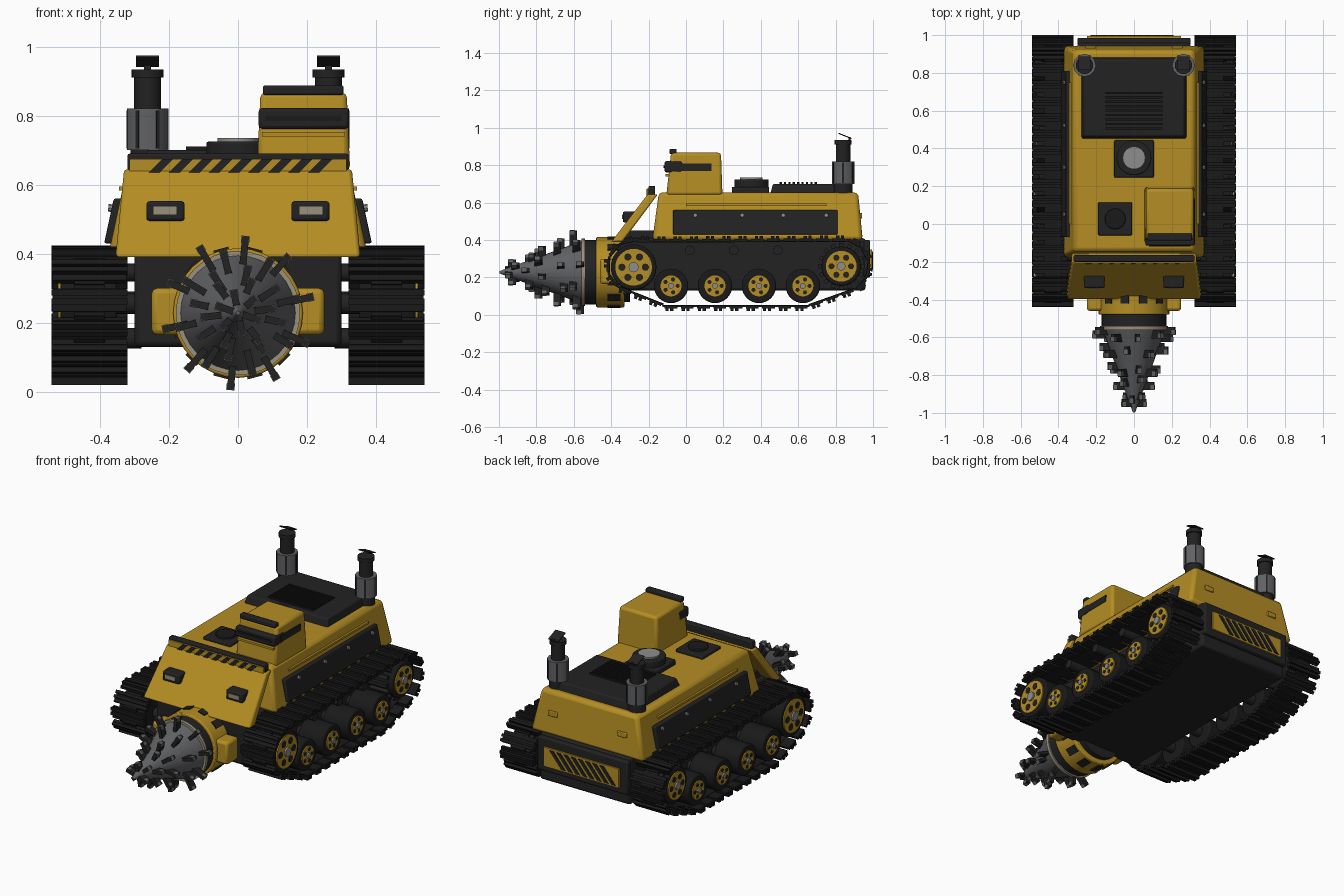
import bpy, bmesh, math
from mathutils import Matrix, Vector, geometry

if "Cube" in bpy.data.objects:
    bpy.data.objects.remove(bpy.data.objects["Cube"])


def material(name, *rgb):
    m = bpy.data.materials.new(name)
    m.use_nodes = True
    m.diffuse_color = (*rgb, 1)
    m.node_tree.nodes["Principled BSDF"].inputs["Base Color"].default_value = (*rgb, 1)
    return m


GOLD = material("gold paint", 0.46, 0.27, 0.017)
BLACK = material("black metal", 0.016, 0.016, 0.016)
RUBBER = material("dark track", 0.010, 0.010, 0.010)
STEEL = material("drill steel", 0.12, 0.122, 0.13)
LIGHT = material("light steel", 0.27, 0.27, 0.27)
LENS = material("lamp lens", 0.32, 0.28, 0.20)
parts = []


def finish(bm, name, mat, bevel=0):
    bmesh.ops.recalc_face_normals(bm, faces=bm.faces)
    me = bpy.data.meshes.new(name)
    bm.to_mesh(me)
    bm.free()
    me.materials.append(mat)
    ob = bpy.data.objects.new(name, me)
    bpy.context.collection.objects.link(ob)
    if bevel:
        mod = ob.modifiers.new("bevel", "BEVEL")
        mod.width, mod.segments = bevel, 2
    parts.append(ob)
    return ob


def add_block(bm, lo, hi):
    """Tapered block between two rectangles (x0, x1, y0, y1, z)."""
    rings = []
    for x0, x1, y0, y1, z in (lo, hi):
        rings.append([bm.verts.new((x, y, z)) for x, y in ((x0, y0), (x1, y0), (x1, y1), (x0, y1))])
    a, b = rings
    bm.faces.new(a[::-1])
    bm.faces.new(b)
    for i in range(4):
        j = (i + 1) % 4
        bm.faces.new((a[i], a[j], b[j], b[i]))


def block(name, lo, hi, mat, bevel=0):
    bm = bmesh.new()
    add_block(bm, lo, hi)
    return finish(bm, name, mat, bevel)


def box(name, x0, x1, y0, y1, z0, z1, mat, bevel=0):
    return block(name, (x0, x1, y0, y1, z0), (x0, x1, y0, y1, z1), mat, bevel)


def add_cube(bm, matrix, size):
    bmesh.ops.create_cube(bm, size=1, matrix=matrix @ Matrix.Diagonal((*size, 1)))


def add_cyl(bm, a, b, r1, r2=None, seg=32):
    """Cylinder or cone from point a to point b."""
    a, b = Vector(a), Vector(b)
    d = b - a
    m = Matrix.Translation((a + b) / 2) @ d.to_track_quat("Z", "Y").to_matrix().to_4x4()
    bmesh.ops.create_cone(bm, cap_ends=True, segments=seg, radius1=r1,
                          radius2=r1 if r2 is None else r2, depth=d.length, matrix=m)


def cyl(name, a, b, r1, mat, r2=None, seg=32, bevel=0):
    bm = bmesh.new()
    add_cyl(bm, a, b, r1, r2, seg)
    return finish(bm, name, mat, bevel)


def stripes(name, x0, x1, y, z0, z1, count, lean):
    bm = bmesh.new()
    step = (x1 - x0 - lean) / count
    for i in range(count):
        x = x0 + i * step
        add_block(bm, (x, x + step * .55, y - .004, y + .004, z0),
                  (x + lean, x + lean + step * .55, y - .004, y + .004, z1))
    finish(bm, name, BLACK)


# Hull and body
box("lower_hull", -.30, .30, -.35, .96, .13, .41, BLACK, .015)
box("front_mount", -.27, .27, -.33, -.15, .36, .45, BLACK)
block("upper_body", (-.375, .375, -.18, .945, .40), (-.32, .32, -.145, .92, .655), GOLD, .02)
block("sloped_front_plate", (-.355, .355, -.40, -.34, .39), (-.33, .33, -.205, -.15, .645), GOLD, .01)
box("hazard_bar", -.32, .32, -.20, -.165, .625, .69, BLACK, .006)
box("hazard_panel", -.315, .315, -.208, -.19, .622, .675, GOLD)
stripes("hazard_stripes", -.27, .30, -.208, .624, .674, 9, .05)
box("rear_bumper", -.30, .30, .95, .985, .20, .40, BLACK, .008)
box("rear_hazard_panel", -.25, .25, .98, .995, .235, .35, GOLD)
stripes("rear_hazard_stripes", -.23, .23, .996, .245, .34, 8, .08)

for s, side in ((1, "left"), (-1, "right")):
    # Side armour, bolts, trim and lamps
    block(side + "_side_panel", (s * .30, s * .388, -.07, .81, .43),
          (s * .30, s * .36, -.07, .81, .56), BLACK, .006)
    bm = bmesh.new()
    for y in (.05, .30, .52, .75):
        add_cyl(bm, (s * .35, y, .53), (s * .376, y, .533), .011, seg=8)
    finish(bm, side + "_panel_bolts", LIGHT)
    box(side + "_trim_rail", s * .30, s * .345, 0, .75, .583, .595, GOLD)
    box(side + "_headlight", s * .155, s * .265, -.338, -.26, .495, .552, BLACK, .008)
    box(side + "_headlight_lens", s * .178, s * .245, -.342, -.33, .513, .536, LENS)
    box(side + "_rear_latch", s * .20, s * .26, .92, .942, .515, .545, GOLD, .004)
    # Exhaust stacks with tilted flaps
    x, y = s * .262, .84
    cyl(side + "_exhaust_base", (x, y, .64), (x, y, .71), .05, BLACK)
    cyl(side + "_exhaust_shield", (x, y, .70), (x, y, .82), .06, STEEL, seg=12)
    cyl(side + "_exhaust_pipe", (x, y, .80), (x, y, .92), .039, BLACK)
    cyl(side + "_exhaust_ring", (x, y, .91), (x, y, .934), .046, BLACK)
    bm = bmesh.new()
    add_cube(bm, Matrix.Translation((x, y + .01, .957)) @ Matrix.Rotation(-.38, 4, "X"), (.066, .075, .006))
    add_cube(bm, Matrix.Translation((x, y + .035, .94)), (.02, .01, .02))
    finish(bm, side + "_exhaust_flap", BLACK)
    bm = bmesh.new()
    for k in range(6):
        m = Matrix.Translation((x, y, .76)) @ Matrix.Rotation(k * math.pi / 3, 4, "Z")
        add_cube(bm, m @ Matrix.Translation((.058, 0, 0)), (.006, .01, .11))
    finish(bm, side + "_exhaust_slots", BLACK)

# Roof equipment
block("engine_cover", (-.28, .28, .45, .885, .645), (-.265, .265, .465, .87, .70), BLACK, .008)
bm = bmesh.new()
for i in range(9):
    y = .50 + i * .0235
    add_block(bm, (-.15, .15, y, y + .012, .69), (-.15, .15, y, y + .012, .71))
finish(bm, "grille_slats", RUBBER)
box("fan_base", -.105, .105, .245, .445, .64, .685, BLACK, .008)
cyl("fan_housing", (0, .35, .67), (0, .35, .725), .092, BLACK, bevel=.006)
cyl("fan_cap", (0, .35, .70), (0, .35, .735), .06, LIGHT)
box("hatch_plate", -.19, -.01, -.06, .115, .64, .672, BLACK, .006)
cyl("hatch_lid", (-.10, .027, .66), (-.10, .027, .685), .055, RUBBER, bevel=.004)

# Cab
block("cab", (.055, .325, -.105, .195, .64), (.065, .315, -.08, .187, .867), GOLD, .015)
box("cab_visor", .06, .322, -.115, -.02, .762, .822, BLACK, .01)
box("cab_visor_slit", .08, .30, -.119, -.11, .785, .80, RUBBER)
box("cab_roof_bar", .072, .306, -.088, -.05, .86, .888, BLACK, .006)
box("cab_side_window", .30, .323, -.055, .135, .77, .81, BLACK)
box("cab_brow", .07, .31, -.11, -.08, .74, .752, GOLD)

# Tracks: pads spaced evenly round the outline of four circles
WHEELS = (-.08, .155, .39, .625)
circles = ((-.28, .26, .136), (.835, .26, .141), (WHEELS[0], .155, .112), (WHEELS[-1], .155, .112))
pts = [Vector((cy + r * math.cos(k * math.pi / 48), cz + r * math.sin(k * math.pi / 48)))
       for cy, cz, r in circles for k in range(96)]
loop = [pts[i] for i in geometry.convex_hull_2d(pts)]
segs = list(zip(loop, loop[1:] + loop[:1]))
total = sum((b - a).length for a, b in segs)
COUNT = 36
pitch = total / COUNT
stations, travelled, k = [], 0, 0
for a, b in segs:
    length = (b - a).length
    while k < COUNT and k * pitch <= travelled + length:
        stations.append((a.lerp(b, (k * pitch - travelled) / length), b - a))
        k += 1
    travelled += length
centre = Vector((.28, .22))


def wheel(name, s, y, z, tyre, hub, holes):
    cyl(name + "_tyre", (s * .35, y, z), (s * .515, y, z), tyre, RUBBER, bevel=.008)
    cyl(name + "_hub", (s * .50, y, z), (s * .522, y, z), hub, GOLD)
    bm = bmesh.new()
    for k in range(holes):
        a = 2 * math.pi * k / holes
        p = (y + hub * .64 * math.cos(a), z + hub * .64 * math.sin(a))
        add_cyl(bm, (s * .515, *p), (s * .525, *p), hub * .2, seg=10)
    finish(bm, name + "_hub_holes", BLACK)
    cyl(name + "_cap", (s * .515, y, z), (s * .532, y, z), hub * .28, LIGHT, seg=12)
    cyl(name + "_axle", (s * .28, y, z), (s * .36, y, z), .03, BLACK, seg=16)


for s, side in ((1, "left"), (-1, "right")):
    bm = bmesh.new()
    for p, d in stations:
        angle = math.atan2(d.y, d.x)
        n = Vector((d.y, -d.x)).normalized()
        out = 1 if n.dot(p - centre) > 0 else -1
        m = Matrix.Translation((s * .43, p.x, p.y)) @ Matrix.Rotation(angle, 4, "X")
        add_cube(bm, m, (.215, pitch * .78, .016))
        add_cube(bm, m @ Matrix.Translation((0, 0, out * .004)), (.09, pitch * 1.02, .012))
        for off in (-.25, 0.05):
            add_cube(bm, m @ Matrix.Translation((0, off * pitch, -out * .012)), (.22, pitch * .2, .022))
    finish(bm, side + "_track", RUBBER)
    for i, y in enumerate(WHEELS):
        wheel(f"{side}_road_wheel_{i + 1}", s, y, .155, .092, .056, 5)
    wheel(side + "_idler", s, -.28, .255, .122, .098, 6)
    wheel(side + "_sprocket", s, .83, .26, .105, .082, 6)
    bm = bmesh.new()
    for k in range(16):
        m = Matrix.Translation((s * .43, .83, .26)) @ Matrix.Rotation(k * math.pi / 8, 4, "X")
        add_cube(bm, m @ Matrix.Translation((0, 0, .11)), (.12, .022, .03))
    finish(bm, side + "_sprocket_teeth", BLACK)
    bm = bmesh.new()
    for y in (.02, .255, .49):
        add_cyl(bm, (s * .29, y, .345), (s * .50, y, .345), .026, seg=16)
    finish(bm, side + "_return_rollers", BLACK)

# Drill head
Z = .228
cyl("drill_mount", (0, -.40, Z), (0, -.30, Z), .16, BLACK)
cyl("drill_collar", (0, -.48, Z), (0, -.33, Z), .188, GOLD, bevel=.006)
bm = bmesh.new()
for k in range(12):
    m = Matrix.Translation((0, -.385, Z)) @ Matrix.Rotation((k + .5) * math.pi / 6, 4, "Y")
    add_cube(bm, m @ Matrix.Translation((0, 0, .187)), (.045, .07, .012))
finish(bm, "collar_slots", BLACK)
for s, side in ((1, "left"), (-1, "right")):
    box(side + "_drill_bracket", s * .16, s * .25, -.46, -.35, .165, .30, GOLD, .015)
cyl("drill_bearing", (0, -.545, Z), (0, -.475, Z), .172, BLACK)
cyl("drill_flange", (0, -.56, Z), (0, -.54, Z), .18, LENS)
cyl("drill_cone", (0, -.998, Z), (0, -.558, Z), .006, STEEL, r2=.167)

# Cutting teeth in twisted rings with pale tips
teeth, tips = bmesh.new(), bmesh.new()
for ring, (y, count) in enumerate(((-.585, 10), (-.67, 8), (-.77, 8), (-.84, 6), (-.93, 6))):
    r = .167 * (y + 1) / .44
    reach = .065 - .006 * ring
    for k in range(count):
        m = (Matrix.Translation((0, y + .018 * (k % 3 - 1), Z))
             @ Matrix.Rotation(2 * math.pi * k / count + ring * .45 + .1, 4, "Y"))
        add_cube(teeth, m @ Matrix.Translation((0, 0, r + reach / 2 - .01)), (.02, .042, reach + .02))
        add_cube(tips, m @ Matrix.Translation((0, -.006, r + reach - .008)), (.024, .024, .02))
finish(teeth, "drill_teeth", BLACK)
finish(tips, "drill_tooth_tips", STEEL)

# Smooth round parts, keep edges crisp
bpy.ops.object.select_all(action="DESELECT")
for ob in parts:
    ob.select_set(True)
bpy.context.view_layer.objects.active = parts[0]
bpy.ops.object.shade_smooth_by_angle(angle=math.radians(30))
